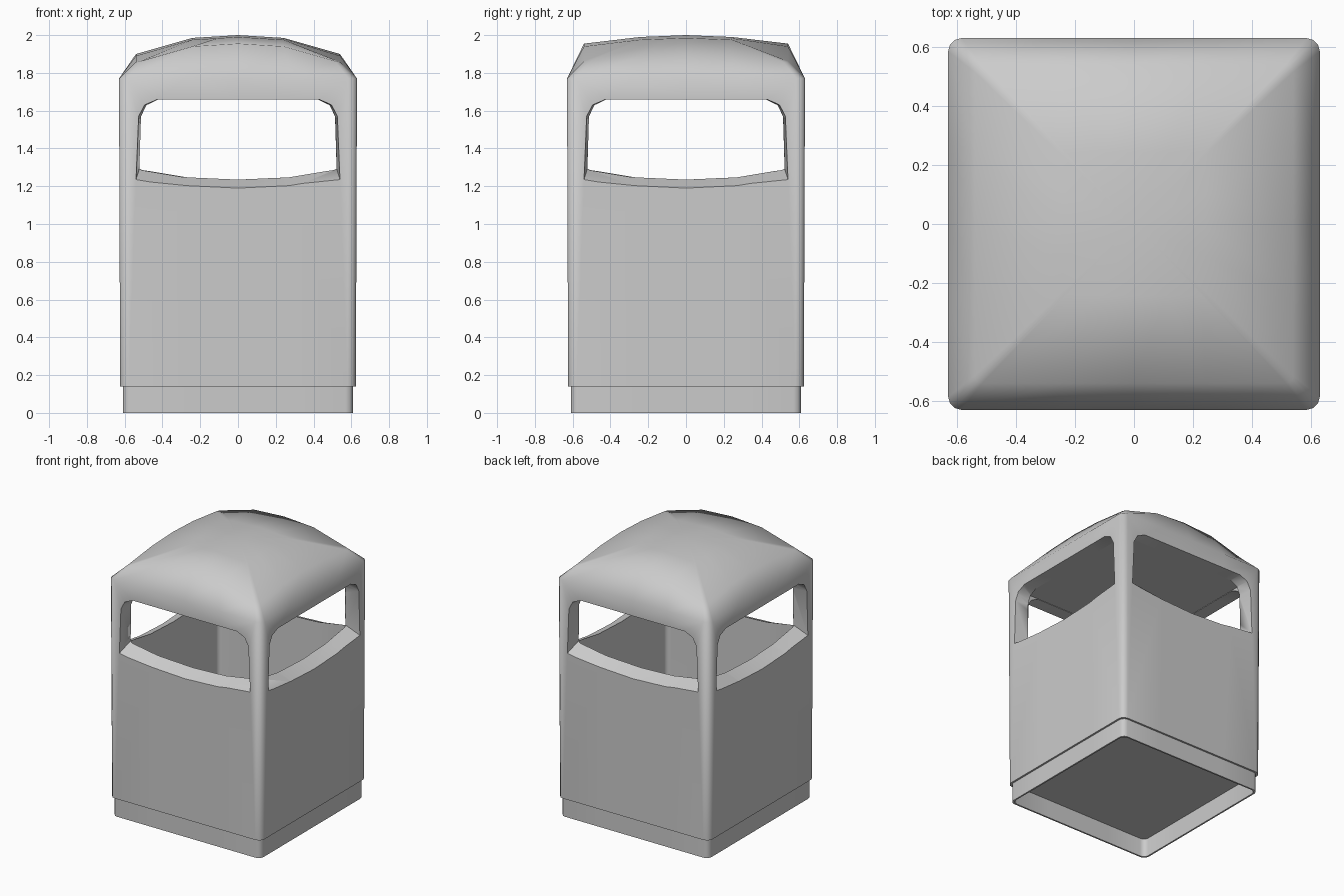
import bpy, bmesh, math

if "Cube" in bpy.data.objects:
    bpy.data.objects.remove(bpy.data.objects["Cube"])


def make_object(name, bm):
    bmesh.ops.recalc_face_normals(bm, faces=bm.faces)
    mesh = bpy.data.meshes.new(name)
    bm.to_mesh(mesh)
    bm.free()
    ob = bpy.data.objects.new(name, mesh)
    bpy.context.collection.objects.link(ob)
    return ob


def activate(ob):
    bpy.ops.object.select_all(action='DESELECT')
    ob.select_set(True)
    bpy.context.view_layer.objects.active = ob


def rounded_square(h, r):
    """Rounded square outline with extra points along every side."""
    pts = []
    for k in range(4):
        c, s = round(math.cos(k * math.pi / 2)), round(math.sin(k * math.pi / 2))
        side = [(h, f * h) for f in (-0.45, 0, 0.45)]
        for i in range(4):
            a = i * math.pi / 6
            side.append((h - r + r * math.cos(a), h - r + r * math.sin(a)))
        pts += [(x * c - y * s, x * s + y * c) for x, y in side]
    return pts


def bridge(bm, rings):
    for a, b in zip(rings, rings[1:]):
        n = len(a)
        for i in range(n):
            j = (i + 1) % n
            bm.faces.new((a[i], a[j], b[j], b[i]))


def interp(v, table):
    v = abs(v)
    for (a, za), (b, zb) in zip(table, table[1:]):
        if v <= b:
            return za + (zb - za) * (v - a) / (b - a)
    return table[-1][1]


def dome(x, y):
    return (2 - interp(x, [(0, 0), (0.243, 0.015), (0.54, 0.1)])
            - interp(y, [(0, 0), (0.243, 0.01), (0.54, 0.045)]))


# outer body with domed roof
bm = bmesh.new()
rings = []
for h, r, z in [(0.624, 0.045, 0.14), (0.63, 0.045, 1.77),
                (0.54, 0.025, None), (0.243, 0.012, None)]:
    rings.append([bm.verts.new((x, y, dome(x, y) if z is None else z))
                  for x, y in rounded_square(h, r)])
bridge(bm, rings)
bm.faces.new(rings[0])
peak = bm.verts.new((0, 0, 2))
top = rings[-1]
for i in range(len(top)):
    bm.faces.new((top[i], top[(i + 1) % len(top)], peak))
body = make_object("bin_body", bm)

# hollow interior
bm = bmesh.new()
rings = [[bm.verts.new((x, y, z)) for x, y in rounded_square(0.53, 0.03)]
         for z in (0.17, 1.662)]
bridge(bm, rings)
bm.faces.new(rings[0])
bm.faces.new(rings[1])
cutters = [make_object("cavity_cutter", bm)]

# four openings with inward-sloping sills
outer = [(0, 1.19), (0.27, 1.203), (0.54, 1.235), (0.526, 1.57), (0.495, 1.63), (0.43, 1.659)]
inner = [(0, 1.235), (0.27, 1.247), (0.524, 1.287), (0.514, 1.57), (0.484, 1.63), (0.425, 1.659)]


def opening_loop(t):
    half = [(a[0] + (b[0] - a[0]) * t, a[1] + (b[1] - a[1]) * t)
            for a, b in zip(outer, inner)]
    return half + [(-x, z) for x, z in reversed(half[1:])]


for k in range(4):
    bm = bmesh.new()
    rings = []
    for t in (-0.5, 1.2):
        depth = 0.628 - 0.098 * t
        rings.append([bm.verts.new((x, -depth, z)) for x, z in opening_loop(t)])
    bridge(bm, rings)
    bm.faces.new(rings[0])
    bm.faces.new(rings[1])
    ob = make_object("opening_cutter", bm)
    ob.rotation_euler.z = k * math.pi / 2
    cutters.append(ob)

bpy.context.view_layer.update()
activate(body)
for c in cutters:
    c.hide_render = True
    mod = body.modifiers.new("cut", 'BOOLEAN')
    mod.operation = 'DIFFERENCE'
    mod.solver = 'EXACT'
    mod.object = c
    bpy.ops.object.modifier_apply(modifier=mod.name)
for c in cutters:
    bpy.data.objects.remove(c)

# recessed plinth, open underneath
bm = bmesh.new()
rings = []
for h, z in [(0.598, 0.14), (0.598, 0), (0.61, 0), (0.61, 0.14)]:
    rings.append([bm.verts.new((x, y, z)) for x, y in rounded_square(h, 0.04)])
bridge(bm, rings + [rings[0]])
plinth = make_object("plinth", bm)

for ob in (body, plinth):
    activate(ob)
    bpy.ops.object.shade_smooth_by_angle(angle=math.radians(60))
